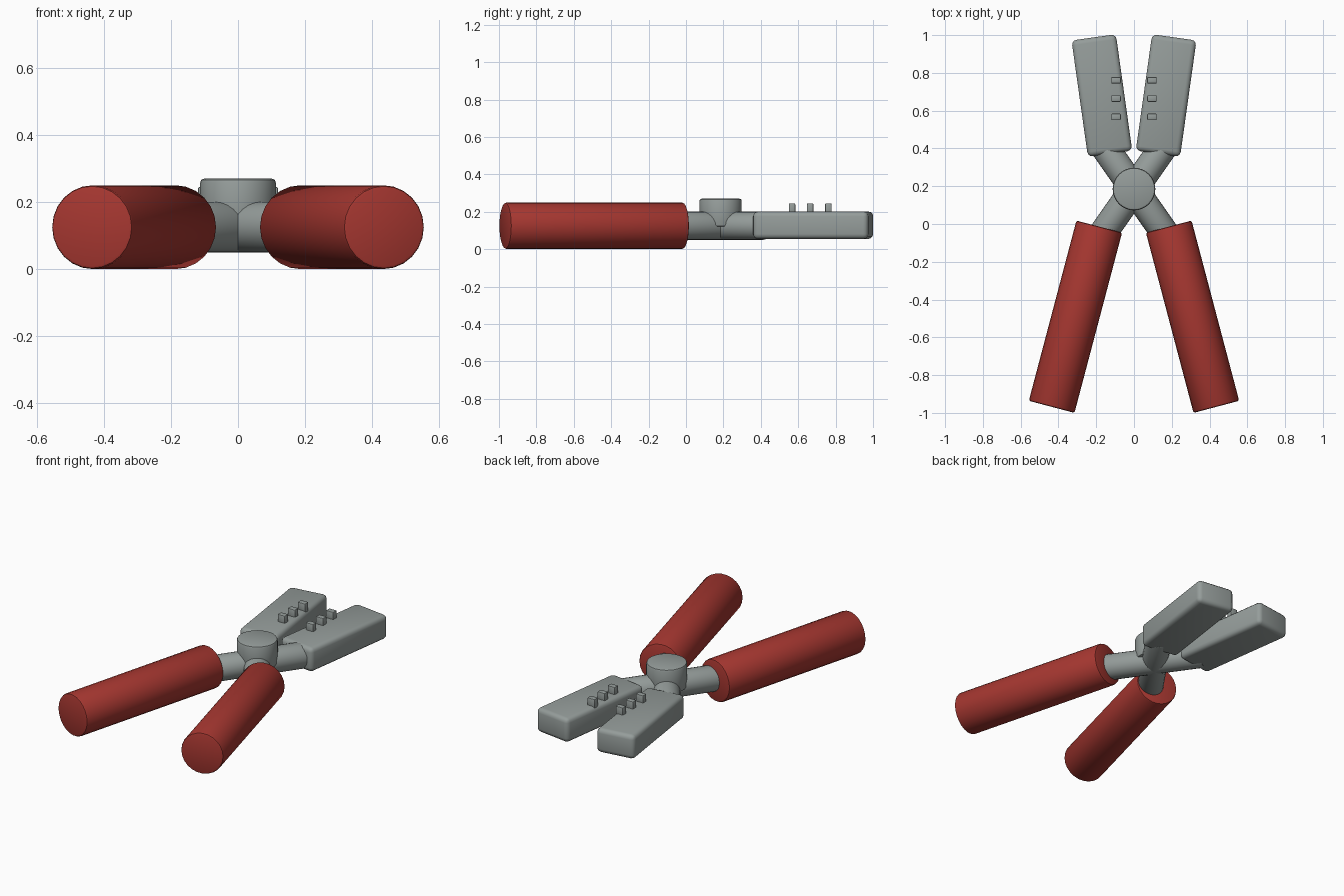
import bpy, math
from mathutils import Vector

if "Cube" in bpy.data.objects:
    bpy.data.objects.remove(bpy.data.objects["Cube"])


def material(name, rgb):
    m = bpy.data.materials.new(name)
    m.diffuse_color = (*rgb, 1)
    m.use_nodes = True
    m.node_tree.nodes["Principled BSDF"].inputs["Base Color"].default_value = m.diffuse_color
    return m


RED = material("grip red", (0.38, 0.038, 0.03))
GREY = material("steel grey", (0.30, 0.335, 0.325))


def finish(name, mat, bevel, segments):
    ob = bpy.context.object
    ob.name = name
    ob.data.materials.append(mat)
    bpy.ops.object.transform_apply(location=False, rotation=False, scale=True)
    mod = ob.modifiers.new("Bevel", 'BEVEL')
    mod.width = bevel
    mod.segments = segments
    mod.limit_method = 'ANGLE'
    mod.angle_limit = math.radians(40)
    bpy.ops.object.modifier_apply(modifier="Bevel")
    bpy.ops.object.shade_smooth_by_angle(angle=math.radians(35))
    return ob


def cylinder(name, a, b, r, mat, bevel, sides=24):
    a, b = Vector(a), Vector(b)
    bpy.ops.mesh.primitive_cylinder_add(
        vertices=sides, radius=r, depth=(b - a).length, location=(a + b) / 2,
        rotation=(b - a).to_track_quat('Z', 'Y').to_euler())
    return finish(name, mat, bevel, 2)


def box(name, size, loc, angle, mat, bevel, segments):
    bpy.ops.mesh.primitive_cube_add(size=1, location=loc, rotation=(0, 0, angle))
    bpy.context.object.scale = size
    return finish(name, mat, bevel, segments)


Z = 0.125        # shared centre height
PY = 0.185       # pivot position
dx, dy = 0.287 * math.sin(math.radians(35)), 0.287 * math.cos(math.radians(35))

for s, side in ((-1, "left"), (1, "right")):
    # red grip
    cylinder(side + "_grip", (s * 0.436, -0.968, Z), (s * 0.184, -0.014, Z), 0.125, RED, 0.01)
    # crossing rod from grip to opposite jaw
    cylinder(side + "_rod", (s * dx, PY - dy, Z), (-s * dx, PY + dy, Z), 0.075, GREY, 0.008)
    # flat jaw
    box(side + "_jaw", (0.237, 0.622, 0.146), (s * 0.17, 0.68, 0.128),
        -s * math.radians(8), GREY, 0.026, 3)
    # small teeth on the jaw
    for i in range(3):
        box(f"{side}_tooth_{i + 1}", (0.05, 0.035, 0.06),
            (s * 0.095, 0.567 + 0.097 * i, 0.215), 0, GREY, 0.006, 2)

# pivot bolt
cylinder("pivot", (0, PY, 0.12), (0, PY, 0.27), 0.113, GREY, 0.012, 32)
